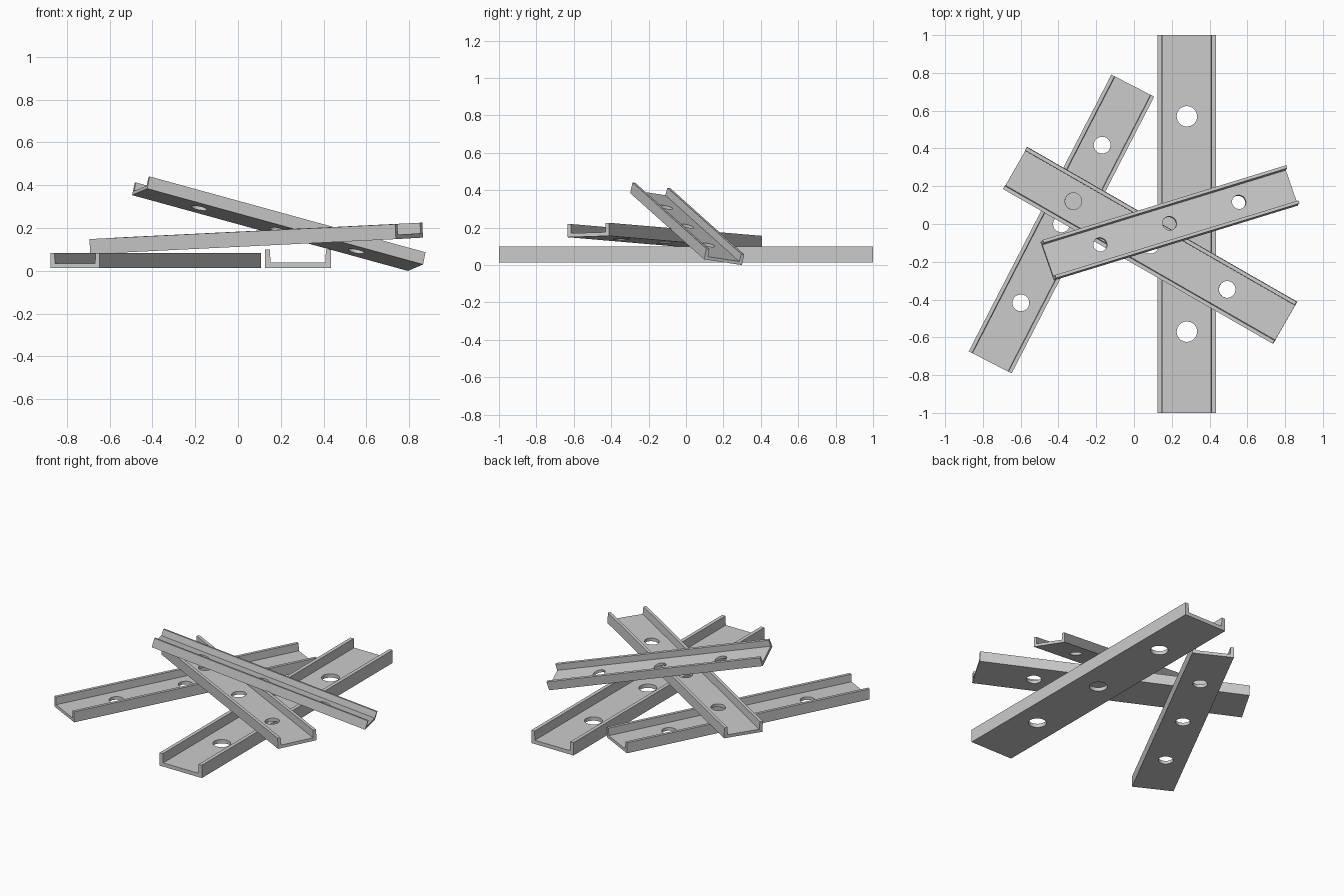
import bpy, bmesh
from mathutils import Vector, Matrix

if "Cube" in bpy.data.objects:
    bpy.data.objects.remove(bpy.data.objects["Cube"])

# Channel cross-section (width, height) for the full 2-unit length
PROFILE = [(-.155, 0), (.155, 0), (.155, .085), (.131, .085),
           (.128, .025), (-.128, .025), (-.131, .085), (-.155, .085)]
HOLE_OFFSETS = (-.57, 0, .57)
HOLE_RADIUS = .054


def new_object(name, bm):
    bmesh.ops.recalc_face_normals(bm, faces=bm.faces)
    mesh = bpy.data.meshes.new(name)
    bm.to_mesh(mesh)
    bm.free()
    ob = bpy.data.objects.new(name, mesh)
    bpy.context.collection.objects.link(ob)
    return ob


def channel(name, centre, along, across, scale):
    """U-channel along local x, local y near 'across', bottom centre at 'centre'."""
    # extruded U profile
    bm = bmesh.new()
    face = bm.faces.new([bm.verts.new((-1, y, z)) for y, z in PROFILE])
    ext = bmesh.ops.extrude_face_region(bm, geom=[face], use_keep_orig=True)
    bmesh.ops.translate(bm, vec=(2, 0, 0),
                        verts=[v for v in ext['geom'] if isinstance(v, bmesh.types.BMVert)])
    ob = new_object(name, bm)

    # three bolt holes through the web
    bm = bmesh.new()
    for x in HOLE_OFFSETS:
        bmesh.ops.create_cone(bm, cap_ends=True, segments=32, radius1=HOLE_RADIUS,
                              radius2=HOLE_RADIUS, depth=.2,
                              matrix=Matrix.Translation((x, 0, 0)))
    cutter = new_object(name + "_hole_cutter", bm)
    cutter.hide_render = True
    mod = ob.modifiers.new("holes", 'BOOLEAN')
    mod.object = cutter
    mod.solver = 'EXACT'
    bpy.context.view_layer.objects.active = ob
    bpy.ops.object.modifier_apply(modifier=mod.name)
    bpy.data.objects.remove(cutter)

    # orient and place
    x = Vector(along).normalized()
    z = x.cross(Vector(across)).normalized()
    y = z.cross(x)
    rot = Matrix((x, y, z)).transposed().to_4x4()
    ob.data.transform(Matrix.Translation(centre) @ rot @ Matrix.Scale(scale, 4))
    return ob


# two channels flat on the ground, two leaning across them
channel("long_channel", (.28, 0, .014), (0, 1, 0), (-1, 0, 0), 1)
channel("ground_channel", (-.384, 0, .014), (.755, 1.465, 0), (-1.465, .755, 0), .824)
channel("leaning_channel", (.087, -.113, .117), (1.43, -.82, .07), (.125, .215, .007), .824)
channel("top_channel", (.185, 0, .192), (1.288, .395, -.354), (-.07, .2, -.03), .697)
